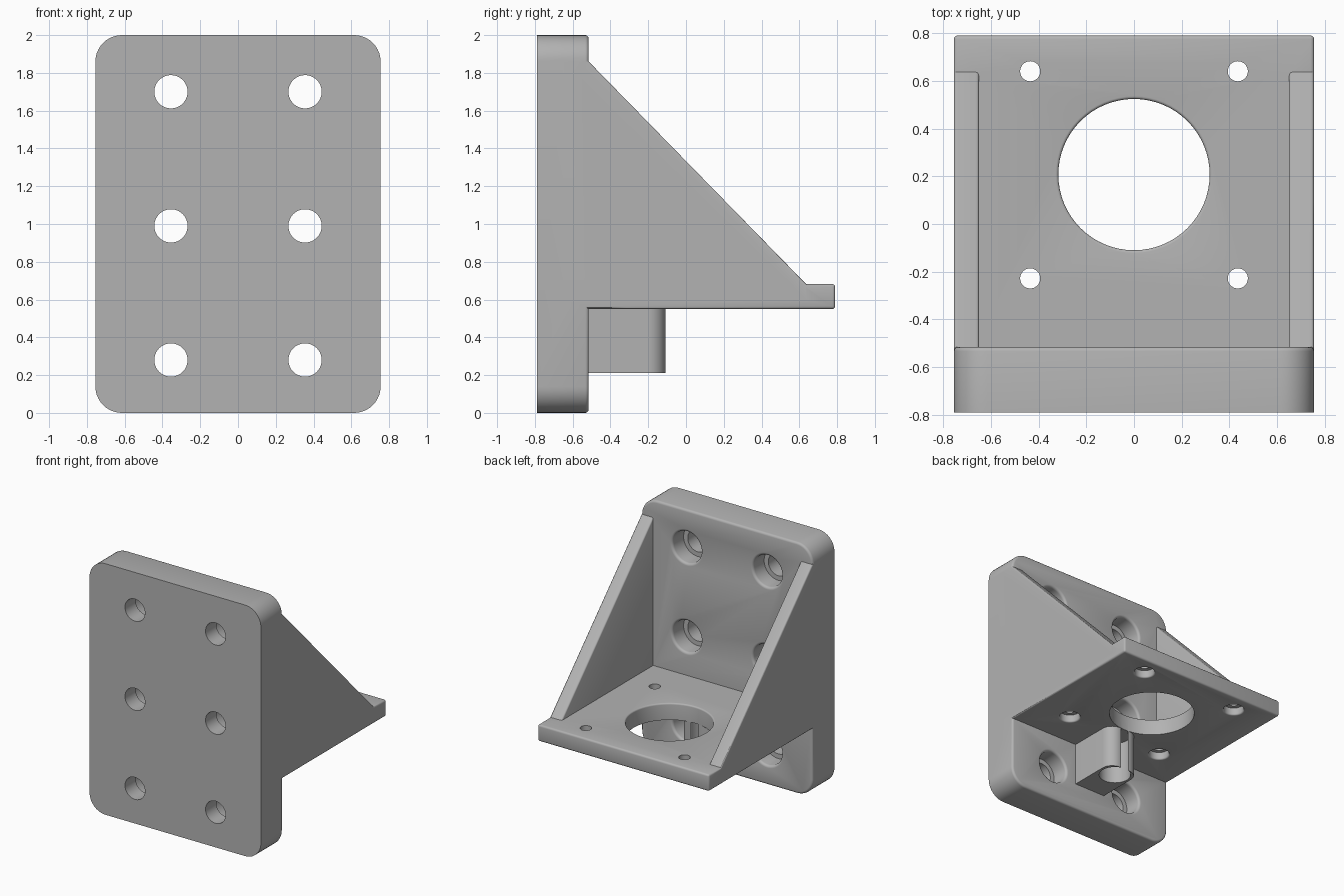
import bpy, bmesh, math
from mathutils import Matrix, Vector

cube = bpy.data.objects.get("Cube")
if cube:
    bpy.data.objects.remove(cube, do_unlink=True)

# Single grey finish
grey = bpy.data.materials.new("bracket_grey")
grey.use_nodes = True
COLOUR = (0.45, 0.45, 0.45, 1)
grey.diffuse_color = COLOUR
grey.node_tree.nodes["Principled BSDF"].inputs["Base Color"].default_value = COLOUR


def finish(name, bm):
    bmesh.ops.recalc_face_normals(bm, faces=bm.faces[:])
    mesh = bpy.data.meshes.new(name)
    bm.to_mesh(mesh)
    bm.free()
    mesh.materials.append(grey)
    obj = bpy.data.objects.new(name, mesh)
    bpy.context.collection.objects.link(obj)
    return obj


def prism(name, points, offset, edge_rule=None, width=0.018):
    """Extrude a closed outline by offset, then round the edges the rule picks."""
    bm = bmesh.new()
    face = bm.faces.new([bm.verts.new(p) for p in points])
    new = bmesh.ops.extrude_face_region(bm, geom=[face])["geom"]
    bmesh.ops.translate(bm, vec=offset, verts=[v for v in new if isinstance(v, bmesh.types.BMVert)])
    bmesh.ops.recalc_face_normals(bm, faces=bm.faces[:])
    if edge_rule:
        edges = [e for e in bm.edges if edge_rule(e.verts[0].co, e.verts[1].co)]
        bmesh.ops.bevel(bm, geom=edges, offset=width, segments=3, profile=0.5, affect='EDGES')
    return finish(name, bm)


def rounded(half, low, high, radius, corners, steps=10):
    """Rectangle outline in 2D with the chosen corners rounded."""
    pts = []
    signs = [(1, 1), (-1, 1), (-1, -1), (1, -1)]
    for i, (sx, sy) in enumerate(signs):
        r = radius if i in corners else 0
        cx, cy = sx * (half - r), (high - r if sy > 0 else low + r)
        for k in range(steps + 1 if r else 1):
            a = math.pi / 2 * (i + k / steps)
            pts.append((cx + r * math.cos(a), cy + r * math.sin(a)))
    return pts


def turned(name, profile, place, sides=64):
    """Round cutter from (radius, height) pairs."""
    bm = bmesh.new()
    rings = [[bm.verts.new((r * math.cos(math.tau * i / sides), r * math.sin(math.tau * i / sides), h))
              for i in range(sides)] for r, h in profile]
    for a, b in zip(rings, rings[1:]):
        for i in range(sides):
            j = (i + 1) % sides
            bm.faces.new((a[i], a[j], b[j], b[i]))
    bm.faces.new(rings[0])
    bm.faces.new(rings[-1])
    bmesh.ops.transform(bm, matrix=place, verts=bm.verts[:])
    obj = finish(name, bm)
    obj.hide_render = True
    return obj


def combine(target, other, operation):
    mod = target.modifiers.new("combine", 'BOOLEAN')
    mod.operation = operation
    mod.solver = 'EXACT'
    mod.object = other
    bpy.context.view_layer.objects.active = target
    bpy.ops.object.modifier_apply(modifier=mod.name)
    bpy.data.objects.remove(other, do_unlink=True)


FRONT, BACK, WIDE, END = -0.79, -0.515, 0.755, 0.79

# Mounting plate, rounded along its back rim
bracket = prism("motor_bracket",
                [(x, FRONT, z) for x, z in rounded(WIDE, 0, 2, 0.14, (0, 1, 2, 3))],
                (0, BACK - FRONT, 0),
                lambda a, b: min(a.y, b.y) > BACK - 0.001)

# Horizontal shelf
shelf = prism("shelf", [(x, y, 0.55) for x, y in rounded(WIDE, -0.65, END, 0, ())],
              (0, 0, 0.132), lambda a, b: max(a.y, b.y) > 0, 0.015)
combine(bracket, shelf, 'UNION')

# Side gussets
slope = [(-0.65, 0.6), (-0.65, 1.86), (BACK, 1.86), (0.638, 0.68), (0.638, 0.6)]
for side in (1, -1):
    gusset = prism("gusset", [(side * WIDE, y, z) for y, z in slope], (-side * 0.105, 0, 0),
                   lambda a, b: abs(a.x - b.x) < 0.001 and abs(a.y - b.y) > 0.5
                   and abs(a.z - b.z) > 0.5, 0.012)
    combine(bracket, gusset, 'UNION')

# Boss under the shelf
boss = prism("boss", [(x, y, 0.21) for x, y in rounded(0.138, -0.65, -0.109, 0.09, (0, 1))],
             (0, 0, 0.38))
combine(bracket, boss, 'UNION')


def bore(profile, place):
    combine(bracket, turned("bore", profile, place), 'DIFFERENCE')


def flare(radius, height, size, steps=4):
    """Profile that opens a rim in a quarter round."""
    arc = [(radius + size * (1 - math.cos(t)), height - size + size * math.sin(t))
           for t in (math.pi / 2 * k / steps for k in range(steps + 1))]
    return arc + [(radius + size, height + 0.02)]


# Counterbored screw holes through the plate, opening to the back
depth = BACK - FRONT
to_back = Matrix.Rotation(-math.pi / 2, 4, 'X')
for x in (-0.355, 0.355):
    for z in (0.28, 0.99, 1.70):
        bore([(0.088, -0.05), (0.088, depth - 0.14), (0.125, depth - 0.14)] + flare(0.125, depth, 0.02),
             Matrix.Translation((x, FRONT, z)) @ to_back)

# Large pilot opening in the shelf
bore([(0.317, -0.05)] + flare(0.317, 0.132, 0.012), Matrix.Translation((0, 0.207, 0.55)))

# Small screw holes in the shelf, counterbored from below
upside_down = Matrix.Rotation(math.pi, 4, 'X')
for x in (-0.435, 0.435):
    for y in (-0.228, 0.64):
        bore([(0.042, -0.05), (0.042, 0.072), (0.075, 0.072)] + flare(0.075, 0.132, 0.012),
             Matrix.Translation((x, y, 0.682)) @ upside_down)

# Blind hole up the boss, just breaking its end face
bore([(0.118, -0.05), (0.118, 0.34)], Matrix.Translation((0, -0.222, 0.21)))

bpy.ops.object.select_all(action='DESELECT')
bracket.select_set(True)
bpy.context.view_layer.objects.active = bracket
bpy.ops.object.shade_smooth_by_angle(angle=math.radians(32))
